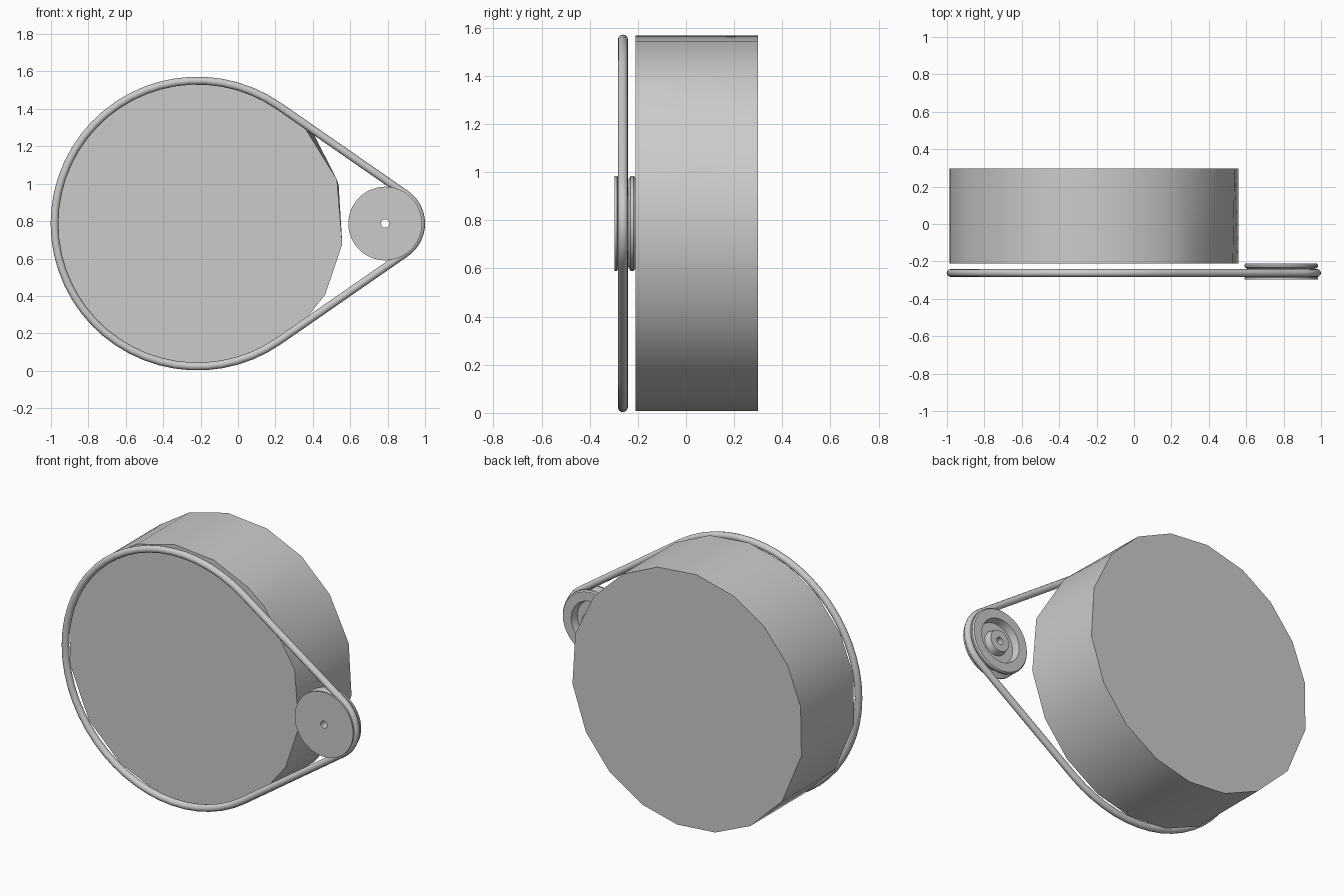
import bpy, bmesh, math
from math import cos, sin, radians, pi

cube = bpy.data.objects.get("Cube")
if cube:
    bpy.data.objects.remove(cube, do_unlink=True)

grey = bpy.data.materials.new("plain grey")
grey.use_nodes = True
colour = (0.6, 0.6, 0.6, 1)
grey.diffuse_color = colour
grey.node_tree.nodes["Principled BSDF"].inputs["Base Color"].default_value = colour

AXIS_Z = 0.787
DRUM_X, PULLEY_X = -0.217, 0.787


def add_part(name, bm, location, sharp_angle):
    """Turn a bmesh into a grey object, smooth except at sharp edges."""
    bmesh.ops.recalc_face_normals(bm, faces=bm.faces)
    mesh = bpy.data.meshes.new(name)
    bm.to_mesh(mesh)
    bm.free()
    mesh.materials.append(grey)
    part = bpy.data.objects.new(name, mesh)
    part.location = location
    bpy.context.collection.objects.link(part)
    bpy.ops.object.select_all(action="DESELECT")
    part.select_set(True)
    bpy.context.view_layer.objects.active = part
    bpy.ops.object.shade_smooth_by_angle(angle=radians(sharp_angle))
    return part


def bridge(bm, rings, closed):
    """Skin a list of equal vertex rings; closed joins the last to the first."""
    count = len(rings[0])
    for i in range(len(rings) if closed else len(rings) - 1):
        a, b = rings[i], rings[(i + 1) % len(rings)]
        for j in range(count):
            k = (j + 1) % count
            bm.faces.new((a[j], a[k], b[k], b[j]))


# Drum: slightly uneven coarse cylinder with a different front and back outline
back_angles = [15, 36.6, 56, 75, 94.6, 114, 131.5, 150, 168,
               190, 215, 237, 256, 275, 293, 312, 331, 352]
front_angles = [17.5, 46] + back_angles[2:]
bm = bmesh.new()
rings = [[bm.verts.new((0.782 * cos(radians(a)), y, 0.782 * sin(radians(a))))
          for a in angles]
         for angles, y in ((front_angles, -0.21), (back_angles, 0.298))]
bridge(bm, rings, False)
for ring in rings:
    bm.faces.new(ring)
add_part("drum", bm, (DRUM_X, 0, AXIS_Z), 40)

# Pulley: turned section with a belt groove, a recessed back, a hub and a bore
section = [(0.022, -0.296), (0.197, -0.296), (0.197, -0.286), (0.165, -0.27),
           (0.165, -0.25), (0.19, -0.234), (0.197, -0.23), (0.197, -0.218),
           (0.19, -0.21), (0.135, -0.21), (0.125, -0.255), (0.075, -0.255),
           (0.065, -0.215), (0.022, -0.215)]
bm = bmesh.new()
steps = 48
rings = [[bm.verts.new((r * cos(2 * pi * i / steps), y, r * sin(2 * pi * i / steps)))
          for r, y in section] for i in range(steps)]
bridge(bm, rings, True)
add_part("pulley", bm, (PULLEY_X, 0, AXIS_Z), 30)

# Belt: round cord wrapped around the drum circle and the pulley
BIG, SMALL, CORD = 0.764, 0.192, 0.021
tangent = math.acos((BIG - SMALL) / (PULLEY_X - DRUM_X))
path = []
for i in range(41):
    a = tangent + (2 * pi - 2 * tangent) * i / 40
    path.append((DRUM_X + BIG * cos(a), BIG * sin(a), a))
for i in range(17):
    a = -tangent + 2 * tangent * i / 16
    path.append((PULLEY_X + SMALL * cos(a), SMALL * sin(a), a))
bm = bmesh.new()
rings = []
for x, z, a in path:
    ring = []
    for j in range(12):
        t = 2 * pi * j / 12
        out = CORD * cos(t)
        ring.append(bm.verts.new((x + out * cos(a), CORD * sin(t), z + out * sin(a))))
    rings.append(ring)
bridge(bm, rings, True)
add_part("belt", bm, (0, -0.262, AXIS_Z), 45)
